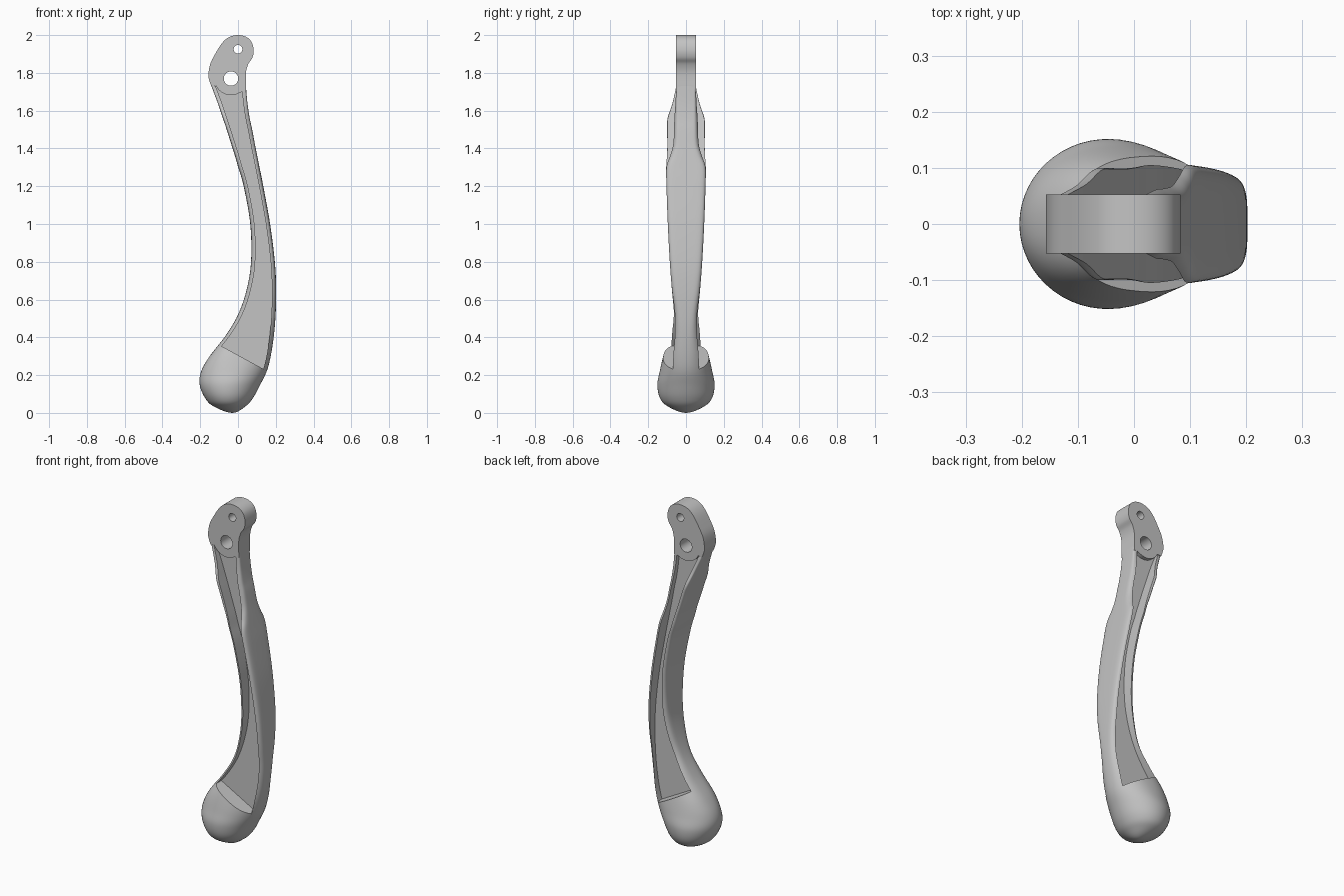
import bpy, bmesh, math
from mathutils import Vector

if "Cube" in bpy.data.objects:
    bpy.data.objects.remove(bpy.data.objects["Cube"], do_unlink=True)

metal = bpy.data.materials.new("grey_metal")
metal.use_nodes = True
metal.diffuse_color = (0.55, 0.55, 0.55, 1)
metal.node_tree.nodes["Principled BSDF"].inputs["Base Color"].default_value = metal.diffuse_color

WEB, PLATE = 0.03, 0.053   # half thicknesses


def spline(points, steps, before=None):
    """Smooth curve through points of any dimension."""
    pts = [Vector(p) for p in points]
    ext = [Vector(before) if before else pts[0]] + pts + [pts[-1]]
    out = []
    for a, b, c, d in zip(ext, ext[1:], ext[2:], ext[3:]):
        for i in range(steps):
            t = i / steps
            out.append(b + (c - a) * (t / 2) + (a * 2 - b * 5 + c * 4 - d) * (t * t / 2)
                       + (b * 3 - a - c * 3 + d) * (t ** 3 / 2))
    return out + [pts[-1]]


def make_object(name, bm):
    bmesh.ops.recalc_face_normals(bm, faces=bm.faces)
    mesh = bpy.data.meshes.new(name)
    bm.to_mesh(mesh)
    bm.free()
    mesh.materials.append(metal)
    obj = bpy.data.objects.new(name, mesh)
    bpy.context.collection.objects.link(obj)
    return obj


def prism(name, outline, y0, y1):
    bm = bmesh.new()
    face = bm.faces.new([bm.verts.new((x, y0, z)) for x, z in outline])
    new = bmesh.ops.extrude_face_region(bm, geom=[face])["geom"]
    bmesh.ops.translate(bm, vec=(0, y1 - y0, 0),
                        verts=[v for v in new if isinstance(v, bmesh.types.BMVert)])
    return make_object(name, bm)


def circle(x, z, r, start=0, end=math.tau, count=32):
    step = (end - start) / count
    return [(x + r * math.cos(start + i * step), z + r * math.sin(start + i * step))
            for i in range(count)]


def cut(obj, cutter):
    cutter.hide_render = True
    mod = obj.modifiers.new("cut", 'BOOLEAN')
    mod.operation, mod.solver, mod.object = 'DIFFERENCE', 'EXACT', cutter
    bpy.context.view_layer.objects.active = obj
    bpy.ops.object.modifier_apply(modifier=mod.name)
    bpy.data.objects.remove(cutter, do_unlink=True)


def smooth(obj, angle):
    bpy.ops.object.select_all(action='DESELECT')
    obj.select_set(True)
    bpy.context.view_layer.objects.active = obj
    bpy.ops.object.shade_smooth_by_angle(angle=math.radians(angle))


# Lever arm stations: height, left x, right x, left half width, right half width, squareness
stations = [
    (0, -.03, -.03, 0, 0, 2),
    (.035, -.13, .04, .1, .095, 2),
    (.08, -.175, .08, .142, .135, 2),
    (.15, -.203, .118, .155, .148, 2),
    (.22, -.195, .152, .143, .135, 2.1),
    (.3, -.15, .173, .13, .11, 2.4),
    (.41, -.065, .19, .1, .075, 3),
    (.52, 0, .199, .073, .065, 4),
    (.65, .045, .202, .078, .077, 5),
    (.8, .069, .195, .087, .087, 6),
    (1, .065, .17, .097, .097, 6),
    (1.2, .03, .134, .104, .104, 6),
    (1.3, .001, .114, .106, .104, 6),
    (1.36, -.016, .102, .107, .08, 6),
    (1.42, -.035, .09, .107, .06, 7),
    (1.5, -.06, .075, .107, .055, 8),
    (1.56, -.08, .062, .104, .054, 9),
    (1.64, -.107, .05, .074, .053, 11),
    (1.73, -.141, .042, .052, .052, 14),
]
z, xl, xr, wl, wr, n = stations[1]
sections = spline(stations, 6, before=(z, xr, xl, -wl, -wr, n))


def ring(bm, section, count=56):
    z, xl, xr, wl, wr, n = section
    verts = []
    for i in range(count):
        a = math.tau * i / count
        c, s = math.cos(a), math.sin(a)
        u = math.copysign(abs(c) ** (2 / n), c)
        v = math.copysign(abs(s) ** (2 / n), s)
        t = (u + 1) / 2
        verts.append(bm.verts.new((xl + (xr - xl) * t, v * (wl + (wr - wl) * t), z)))
    return verts


bm = bmesh.new()
rings = [ring(bm, s) for s in sections[1:]]
for low, high in zip(rings, rings[1:]):
    for i in range(len(low)):
        j = (i + 1) % len(low)
        bm.faces.new((low[i], low[j], high[j], high[i]))
tip = bm.verts.new((-.03, 0, 0))
for i, v in enumerate(rings[0]):
    bm.faces.new((tip, rings[0][(i + 1) % len(rings[0])], v))
bm.faces.new(rings[-1])
lever_arm = make_object("lever_arm", bm)

# Pockets on both sides leave a thin web between two flanges
inner_right = [(s[2] - .022, s[0]) for s in sections if s[0] > .232]
inner_left = [(s[1] + .022, s[0]) for s in sections if s[0] > .35]
top = [(inner_right[-1][0], 1.78), (inner_left[-1][0], 1.78)]
pocket = inner_right + top + inner_left[::-1]
for side in (1, -1):
    cut(lever_arm, prism("pocket_cutter", pocket, side * WEB, side * .3))
smooth(lever_arm, 32)

# Pivot head: flat plate with a rounded boss below the main hole
outer = spline([(.042, 1.73), (.042, 1.8), (.055, 1.848), (.076, 1.88), (.083, 1.92),
                (.071, 1.965), (.04, 1.992), (-.005, 2), (-.05, 1.988), (-.085, 1.957),
                (-.118, 1.905), (-.146, 1.85), (-.157, 1.79), (-.152, 1.76), (-.141, 1.73)], 5)
boss = circle(-.037, 1.77, .088, math.radians(205), math.radians(305), 20)
pivot_head = prism("pivot_head", [tuple(p) for p in outer] + boss + [(.02, 1.7), (.042, 1.7)],
                   -PLATE, PLATE)
for x, z, r in ((0, 1.925, .023), (-.037, 1.77, .038)):
    cut(pivot_head, prism("hole_cutter", circle(x, z, r), -.2, .2))
smooth(pivot_head, 32)
